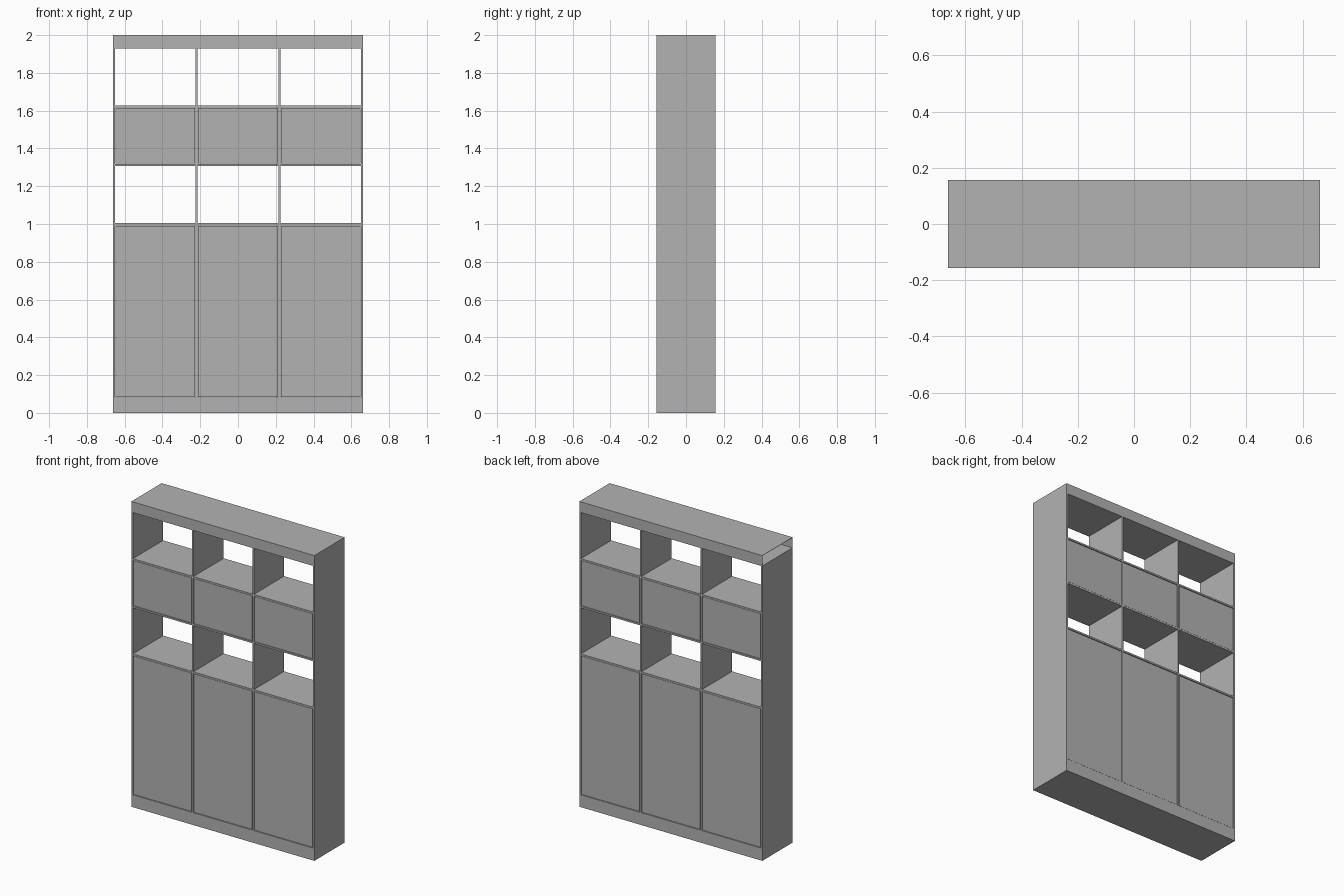
import bpy

cube = bpy.data.objects.get("Cube")
if cube:
    bpy.data.objects.remove(cube, do_unlink=True)

grey = bpy.data.materials.new("light grey")
grey.use_nodes = True
colour = (0.45, 0.45, 0.45, 1)
grey.diffuse_color = colour
grey.node_tree.nodes["Principled BSDF"].inputs["Base Color"].default_value = colour

W, D, H = 0.663, 0.157, 2.0     # half width, half depth, height
T = 0.011                       # board thickness
GAP = 0.003                     # gap around doors
PLINTH, HEADER = 0.07, 1.93
SHEET = 0.002


def box(name, x, y, z):
    """Box from (low, high) ranges on each axis."""
    bpy.ops.mesh.primitive_cube_add(size=1, location=[sum(r) / 2 for r in (x, y, z)])
    ob = bpy.context.object
    ob.name = name
    ob.scale = [r[1] - r[0] for r in (x, y, z)]
    bpy.ops.object.transform_apply(location=False, rotation=False, scale=True)
    ob.data.materials.append(grey)
    return ob


full_x, full_y = (-W, W), (-D, D)

# Plinth and side boards
box("plinth", full_x, full_y, (0, PLINTH))
for name, s in (("left", 1), ("right", -1)):
    box(name + "_side", sorted((s * (W - T), s * W)), full_y, (PLINTH, HEADER))

# Hollow header box, open at its right end
box("header_floor", full_x, full_y, (HEADER, HEADER + SHEET))
box("header_top", full_x, full_y, (H - SHEET, H))
box("header_front", full_x, (-D, -D + SHEET), (HEADER, H))
box("header_back", full_x, (D - SHEET, D), (HEADER, H))
box("header_left_end", (W - SHEET, W), full_y, (HEADER, H))

# Shelves: top heights
inner = W - T
shelf_tops = [PLINTH + T, 1.004, 1.317, 1.628]
for i, top in enumerate(shelf_tops):
    box(f"shelf_{i + 1}", (-inner, inner), full_y, (top - T, top))

# Upright dividers between the three columns
divider_x = 0.219
for name, s in (("left", 1), ("right", -1)):
    c = s * divider_x
    box(name + "_divider", (c - T / 2, c + T / 2), full_y, (PLINTH, HEADER))

# Closed rows have inset doors on both the front and the back
columns = [(-inner, -divider_x - T / 2),
           (-divider_x + T / 2, divider_x - T / 2),
           (divider_x + T / 2, inner)]
rows = {"lower": (shelf_tops[0], shelf_tops[1] - T),
        "upper": (shelf_tops[2], shelf_tops[3] - T)}
for row, (z0, z1) in rows.items():
    for i, (x0, x1) in enumerate(columns):
        for face, s in (("front", -1), ("back", 1)):
            box(f"{row}_{face}_door_{i + 1}", (x0 + GAP, x1 - GAP),
                sorted((s * (D - GAP), s * (D - GAP - T))), (z0 + GAP, z1 - GAP))
